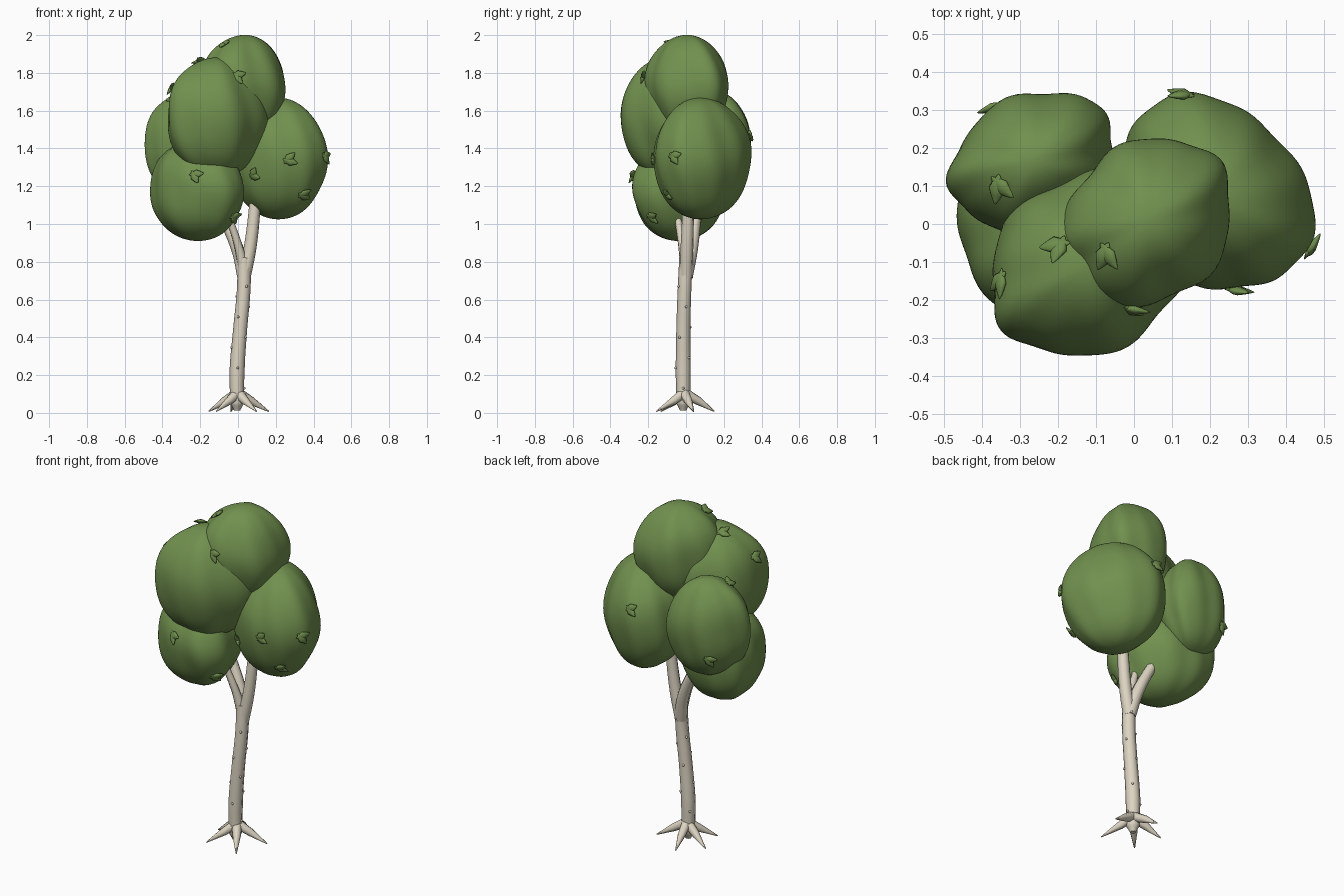
import bpy, math, random
from mathutils import Vector, Matrix

random.seed(4)
if "Cube" in bpy.data.objects:
    bpy.data.objects.remove(bpy.data.objects["Cube"], do_unlink=True)


def material(name, rgb):
    m = bpy.data.materials.new(name)
    m.use_nodes = True
    m.diffuse_color = (*rgb, 1)
    m.node_tree.nodes["Principled BSDF"].inputs["Base Color"].default_value = (*rgb, 1)
    return m


bark = material("pale_bark", (0.72, 0.66, 0.54))
green = material("foliage_green", (0.165, 0.28, 0.077))
leaf_green = material("leaf_green", (0.155, 0.265, 0.072))


def finish(name, mat):
    ob = bpy.context.object
    ob.name = name
    ob.data.materials.clear()
    ob.data.materials.append(mat)
    bpy.ops.object.shade_smooth()
    return ob


def tube(name, points, mat, smooth=True):
    """Tapered tube through (x, y, z, radius) points."""
    cu = bpy.data.curves.new(name, "CURVE")
    cu.dimensions = "3D"
    cu.bevel_depth = 1
    cu.bevel_resolution = 2
    cu.resolution_u = 6
    cu.use_fill_caps = True
    sp = cu.splines.new("BEZIER")
    sp.bezier_points.add(len(points) - 1)
    for p, (x, y, z, r) in zip(sp.bezier_points, points):
        p.co, p.radius = (x, y, z), r
        p.handle_left_type = p.handle_right_type = "AUTO" if smooth else "VECTOR"
    ob = bpy.data.objects.new(name, cu)
    bpy.context.collection.objects.link(ob)
    bpy.ops.object.select_all(action="DESELECT")
    ob.select_set(True)
    bpy.context.view_layer.objects.active = ob
    bpy.ops.object.convert(target="MESH")
    return finish(name, mat)


# Trunk and branches
trunk_path = [(-0.005, -0.015, 0.012, 0.016), (-0.005, -0.015, 0.05, 0.036),
              (-0.005, -0.015, 0.22, 0.04), (0.012, -0.014, 0.45, 0.037),
              (0.03, -0.008, 0.65, 0.036), (0.033, 0, 0.82, 0.036)]
tube("trunk", trunk_path, bark)
branches = {
    "right_branch": [(0.032, 0, 0.72, 0.036), (0.065, 0.005, 0.88, 0.034), (0.095, 0.015, 1.15, 0.03)],
    "left_branch": [(0.032, 0, 0.72, 0.036), (0.0, 0.028, 0.86, 0.034), (-0.09, 0.055, 1.06, 0.028)],
    "front_branch": [(0.03, 0, 0.76, 0.03), (0.0, -0.02, 0.89, 0.022), (-0.05, -0.045, 1.04, 0.018)],
}
for name, path in branches.items():
    tube(name, path, bark)

# Roots: direction in degrees and reach
roots = [(14, 0.168), (104, 0.155), (166, 0.16), (229, 0.175), (302, 0.185)]
for i, (angle, reach) in enumerate(roots):
    c, s = math.cos(math.radians(angle)), math.sin(math.radians(angle))
    tube(f"root_{i + 1}", [(0.01 * c, 0.01 * s - 0.01, 0.1, 0.028),
                           (0.075 * c, 0.075 * s - 0.005, 0.062, 0.022),
                           (reach * c, reach * s, 0.008, 0.003)], bark, False)

# Small knots scattered on the trunk
for i in range(12):
    z = 0.13 + i * 0.054
    k = max(j for j in range(len(trunk_path) - 1) if trunk_path[j][2] <= z)
    lo, hi = Vector(trunk_path[k]), Vector(trunk_path[k + 1])
    x, y, _, r = lo.lerp(hi, (z - lo.z) / (hi.z - lo.z))
    a = i * 2.4
    bpy.ops.mesh.primitive_uv_sphere_add(segments=8, ring_count=6, radius=0.007,
                                         location=(x + r * math.cos(a), y + r * math.sin(a), z))
    finish(f"knot_{i + 1}", bark)

# Foliage clumps: centre, radii, yaw, lobe count, lobe phase (degrees)
clumps = {
    "top": ((0.032, 0.005, 1.725), (0.24, 0.205, 0.277), 42, 5, 38),
    "front": ((-0.116, -0.102, 1.565), (0.282, 0.23, 0.318), 33, 5, 218),
    "lower": ((-0.218, -0.037, 1.182), (0.279, 0.224, 0.271), -45, 4, 138),
    "right": ((0.207, 0.078, 1.348), (0.28, 0.23, 0.322), -45, 3, -18),
    "back": ((-0.268, 0.165, 1.415), (0.226, 0.172, 0.285), 25, 5, 190),
}


def clump_point(key, d):
    """Surface point and outward normal of a lumpy ellipsoid for unit direction d."""
    centre, radii, yaw, lobes, phase = clumps[key]
    az = math.atan2(d.y, d.x) - math.radians(phase)
    flat = 1 - d.z * d.z
    r = 1 + 0.04 * flat * math.cos(lobes * az + 0.5 * d.z)
    r += 0.01 * flat * math.sin(3 * az + 4 * d.z) + 0.012 * math.sin(6 * d.z + 2 * d.x)
    r += 0.014 * flat * math.cos(9 * az + 2 * d.z)
    turn = Matrix.Rotation(math.radians(yaw), 3, "Z")
    local = turn.transposed() @ d
    point = Vector(centre) + turn @ Vector(q * r * v for q, v in zip(radii, local))
    normal = turn @ Vector(v / q for q, v in zip(radii, local))
    return point, normal.normalized()


for key in clumps:
    bpy.ops.mesh.primitive_ico_sphere_add(subdivisions=5, radius=1)
    ob = finish(f"{key}_foliage", green)
    for v in ob.data.vertices:
        v.co = clump_point(key, v.co.normalized())[0]

# Leaf sprigs: clump, azimuth, elevation in degrees
sprigs = [("top", -97, 12), ("top", 214, 57), ("front", 143, 68), ("front", 185, 30),
          ("lower", -100, 17), ("lower", -37, -31), ("right", -126, -16), ("right", -83, -2),
          ("right", -56, -37), ("right", -28, 2), ("right", 100, 20), ("back", 215, 62),
          ("back", 120, -25)]
for i, (key, az, el) in enumerate(sprigs):
    a, e = math.radians(az), math.radians(el)
    base, normal = clump_point(key, Vector((math.cos(e) * math.cos(a),
                                            math.cos(e) * math.sin(a), math.sin(e))))
    turn = random.uniform(-0.5, 0.5)
    for j, spread in enumerate((-0.6, 0.5)):
        # Pointed flat leaf growing along its local x axis, lifted off the clump
        bpy.ops.mesh.primitive_uv_sphere_add(segments=8, ring_count=8, radius=1)
        leaf = finish(f"leaf_{i + 1}_{j + 1}", leaf_green)
        for v in leaf.data.vertices:
            x, y, z = v.co.z, v.co.x, v.co.y
            slim = 1 - 0.6 * abs(x)
            v.co = (0.042 * (x + 0.4), 0.024 * y * slim, 0.012 * z * slim)
        place = normal.to_track_quat("Z", "Y").to_matrix().to_4x4()
        leaf.matrix_world = (Matrix.Translation(base + normal * 0.006) @ place
                             @ Matrix.Rotation(turn + spread, 4, "Z")
                             @ Matrix.Rotation(-0.14, 4, "Y"))
